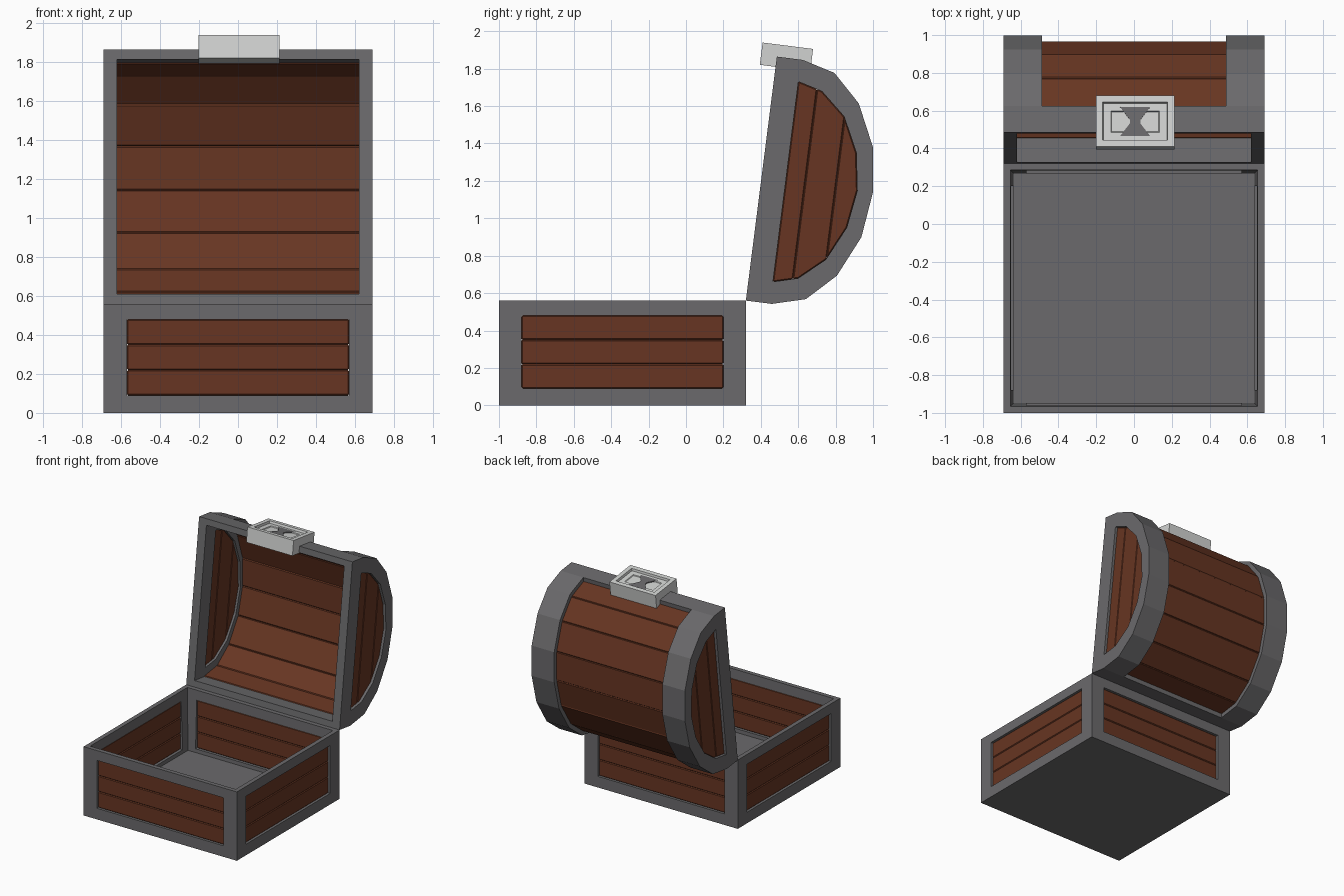
import bpy, bmesh
from mathutils import Matrix, Vector

if "Cube" in bpy.data.objects:
    bpy.data.objects.remove(bpy.data.objects["Cube"])


def material(name, r, g, b):
    m = bpy.data.materials.new(name)
    m.use_nodes = True
    m.diffuse_color = (r, g, b, 1)
    m.node_tree.nodes["Principled BSDF"].inputs["Base Color"].default_value = (r, g, b, 1)
    return m


IRON = material("iron grey", .147, .144, .150)
WOOD = material("brown wood", .136, .036, .016)
SILVER = material("pale silver", .64, .65, .64)


def frame(origin, a, b, c):
    """Matrix from local (a, b, c) axes to the world."""
    m = Matrix((a, b, c)).transposed().to_4x4()
    m.translation = origin
    return m


def finish(name, bm, place, mat, bevel=0):
    bm.transform(place)
    bmesh.ops.recalc_face_normals(bm, faces=bm.faces)
    mesh = bpy.data.meshes.new(name)
    bm.to_mesh(mesh)
    bm.free()
    mesh.materials.append(mat)
    ob = bpy.data.objects.new(name, mesh)
    bpy.context.collection.objects.link(ob)
    if bevel:
        mod = ob.modifiers.new("edge", "BEVEL")
        mod.width = bevel
        mod.segments = 1
    return ob


def slab(name, outline, c0, c1, place, mat, hole=None, bevel=0, taper=0):
    """Extrude an outline, optionally with a hole, from depth c0 to c1."""
    bm = bmesh.new()
    loops = [[bm.verts.new((a, b, c0)) for a, b in pts] for pts in (outline, hole) if pts]
    if hole:
        edges = [bm.edges.new((lp[i - 1], lp[i])) for lp in loops for i in range(len(lp))]
        bmesh.ops.triangle_fill(bm, use_beauty=True, edges=edges, normal=(0, 0, 1))
    else:
        bm.faces.new(loops[0])
    ext = bmesh.ops.extrude_face_region(bm, geom=bm.faces[:])
    top = max(b for a, b in outline)
    for v in ext["geom"]:
        if isinstance(v, bmesh.types.BMVert):
            v.co.z = c1 + taper * (1 - v.co.y / top)
    return finish(name, bm, place, mat, bevel)


def rect(a0, a1, b0, b1):
    return [(a0, b0), (a1, b0), (a1, b1), (a0, b1)]


X, Y, Z = Vector((1, 0, 0)), Vector((0, 1, 0)), Vector((0, 0, 1))
W, BACK, FRONT, H = .69, .32, -1.0, .56
MID = (BACK + FRONT) / 2

# Base: four tapered iron walls, each framing three planks
walls = {
    "front": (frame((0, FRONT, 0), X, Z, Y), W, .57),
    "back": (frame((0, BACK, 0), X, Z, -Y), W, .57),
    "right": (frame((-W, MID, 0), Y, Z, X), .625, .54),
    "left": (frame((W, MID, 0), Y, Z, -X), .625, .54),
}
for side, (place, half, win) in walls.items():
    slab(side + "_wall", rect(-half, half, 0, H), 0, .035, place, IRON,
         hole=rect(-win, win, .09, .48), taper=.02)
    for i in range(3):
        z = .09 + .13 * i
        slab(f"{side}_plank_{i + 1}", rect(-win, win, z, z + .13), .015, .035,
             place, WOOD, bevel=.006)
slab("base_floor", rect(-.67, .67, FRONT + .02, BACK - .02), 0, .06, frame((0, 0, 0), X, Y, Z), IRON)

# Lid: local u runs up the open rim, v runs out toward the arch
U = Vector((0, .126, .992))
V = Vector((0, .992, -.126))
HINGE = (0, BACK, H)
LID = frame(HINGE, U, V, X)
LEN, RISE = 1.315, .601
C = LEN / 2


def mirrored(half):
    return half + [(LEN - u, v) for u, v in reversed(half[:-1])]


ARCH = mirrored([(0, 0), (0, .14), (.048, .317), (.193, .466), (.414, .57), (C, RISE)])
WIN_HALF = [(.118, .131), (.154, .263), (.272, .397), (.455, .486), (C, .517)]


def inset_arch(d):
    return [(C + (u - C) * (C - d) / C, v * (RISE - d) / RISE) for u, v in ARCH]


def window_u(v):
    for (u0, v0), (u1, v1) in zip(WIN_HALF, WIN_HALF[1:]):
        if v0 <= v <= v1:
            return u0 + (u1 - u0) * (v - v0) / (v1 - v0)


# Lid ends, arched bands and end planks
outer, inner = inset_arch(.032), inset_arch(.055)
cuts = [.131, .235, .40, .517]
for side, s in (("left", 1), ("right", -1)):
    slab(side + "_lid_end", ARCH, s * .62, s * W, LID, IRON, hole=mirrored(WIN_HALF))
    slab(side + "_lid_band", ARCH[1:-1] + inset_arch(.04)[-2:0:-1], s * .487, s * .62, LID, IRON)
    for i, (v0, v1) in enumerate(zip(cuts, cuts[1:])):
        edge = [(window_u(v0), v0)] + [p for p in WIN_HALF if v0 < p[1] < v1]
        edge.append((window_u(v1), v1))
        if v1 == cuts[-1]:
            pts = mirrored(edge)
        else:
            pts = edge + [(LEN - u, v) for u, v in reversed(edge)]
        slab(f"{side}_lid_end_plank_{i + 1}", pts, s * .635, s * .672, LID, WOOD, bevel=.005)

# Lid arch planks, one for each facet between the rim bars
for i in range(1, 9):
    slab(f"lid_plank_{i}", [outer[i], outer[i + 1], inner[i + 1], inner[i]],
         -.63, .63, LID, WOOD, bevel=.006)
slab("lid_back_bar", rect(0, .05, 0, .14), -.62, .62, LID, IRON)
slab("lid_front_bar", rect(LEN - .05, LEN, 0, .14), -.62, .62, LID, IRON)

# Clasp: silver block with a stepped recess and an hourglass keyhole plate
CLASP = frame(Vector(HINGE) + U * 1.26 + V * .051 + X * .006, X, V, U)
bm = bmesh.new()
bmesh.ops.create_cube(bm, size=1)
for v in bm.verts:
    v.co = (v.co.x * .415, v.co.y * .272, (v.co.z + .5) * .12)
bm.normal_update()
face = max(bm.faces, key=lambda f: f.calc_center_median().z)
for width, depth in ((.035, 0), (.004, -.018), (.04, 0), (.004, -.006)):
    bmesh.ops.inset_region(bm, faces=[face], thickness=width, use_even_offset=True)
    for v in face.verts:
        v.co.z += depth
    bm.normal_update()
finish("clasp", bm, CLASP, SILVER)
slab("clasp_keyhole", [(-.08, -.078), (.08, -.078), (.028, -.01), (.028, .01),
                       (.08, .078), (-.08, .078), (-.028, .01), (-.028, -.01)],
     .094, .103, CLASP, IRON)
